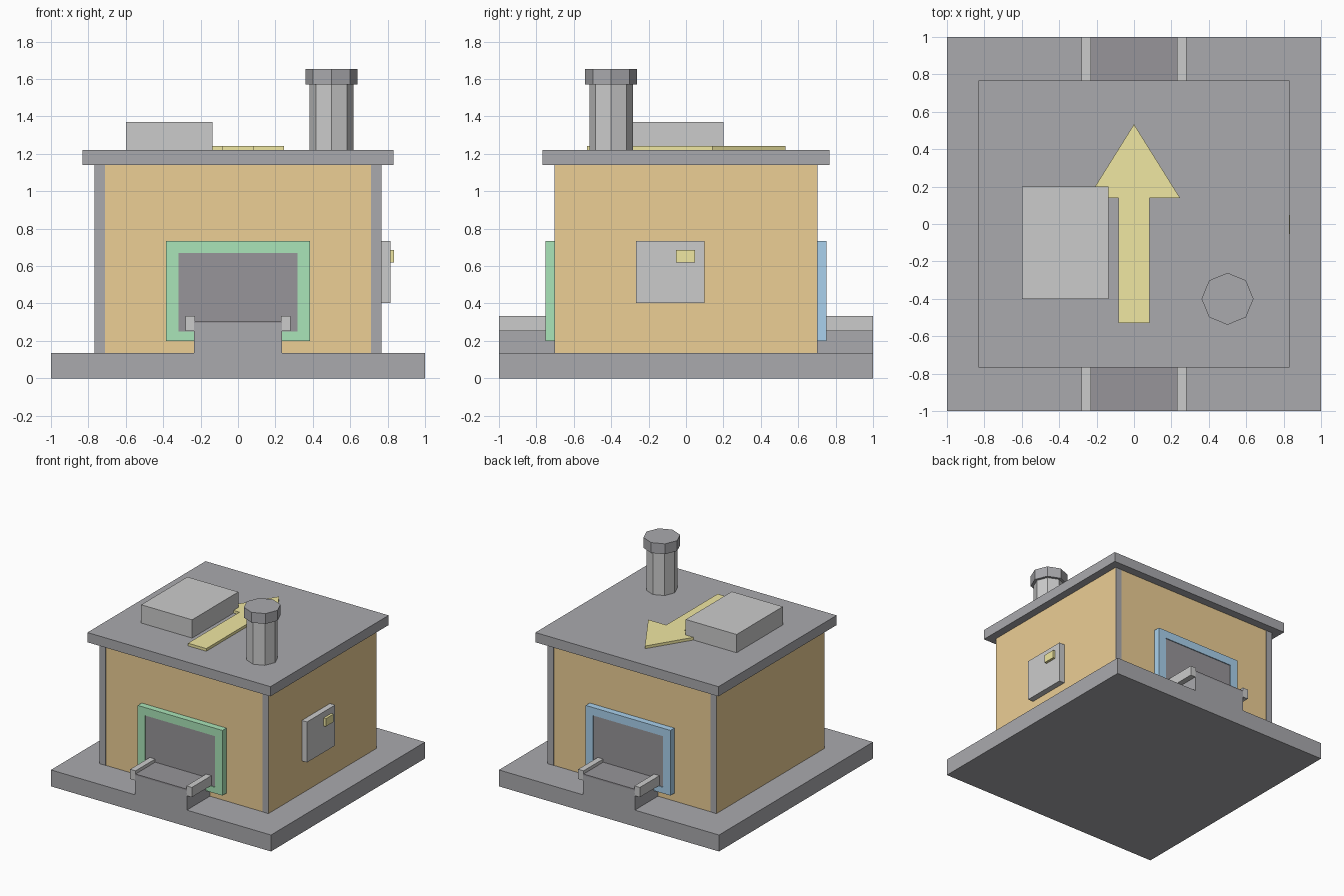
import bpy, bmesh, math

if "Cube" in bpy.data.objects:
    bpy.data.objects.remove(bpy.data.objects["Cube"])


def material(name, rgb):
    m = bpy.data.materials.new(name)
    m.diffuse_color = (*rgb, 1)
    m.use_nodes = True
    m.node_tree.nodes["Principled BSDF"].inputs["Base Color"].default_value = m.diffuse_color
    return m


ORANGE = material("orange_wall", (0.84, 0.62, 0.30))
DARK = material("dark_grey", (0.40, 0.40, 0.42))
BLACK = material("opening_grey", (0.31, 0.30, 0.32))
LIGHT = material("light_grey", (0.72, 0.72, 0.74))
GREEN = material("green_frame", (0.40, 0.78, 0.48))
BLUE = material("blue_frame", (0.40, 0.64, 0.85))
YELLOW = material("yellow_mark", (0.87, 0.80, 0.36))


def prism(name, points, mat, to_3d, low, high):
    """Extrude a flat outline between two levels; to_3d maps (u, v, level)."""
    bm = bmesh.new()
    rings = [[bm.verts.new(to_3d(u, v, w)) for u, v in points] for w in (low, high)]
    n = len(points)
    bm.faces.new(rings[0][::-1])
    bm.faces.new(rings[1])
    for i in range(n):
        j = (i + 1) % n
        bm.faces.new((rings[0][i], rings[0][j], rings[1][j], rings[1][i]))
    bmesh.ops.recalc_face_normals(bm, faces=bm.faces)
    mesh = bpy.data.meshes.new(name)
    bm.to_mesh(mesh)
    bm.free()
    obj = bpy.data.objects.new(name, mesh)
    bpy.context.collection.objects.link(obj)
    mesh.materials.append(mat)
    return obj


def flat(u, v, w):
    return (u, v, w)


def box(name, x, y, z, mat):
    outline = [(x[0], y[0]), (x[1], y[0]), (x[1], y[1]), (x[0], y[1])]
    return prism(name, outline, mat, flat, *z)


def frame(name, side, mat):
    """Rectangular door surround on the front (-1) or back (+1) wall."""
    bm = bmesh.new()
    outer = [(-.385, .20), (.385, .20), (.385, .735), (-.385, .735)]
    inner = [(-.318, .25), (.318, .25), (.318, .67), (-.318, .67)]
    rings = [[bm.verts.new((x, side * y, z)) for x, z in ring]
             for y, ring in ((.69, outer), (.752, outer), (.752, inner), (.69, inner))]
    for k in range(4):
        a, b = rings[k], rings[(k + 1) % 4]
        for i in range(4):
            j = (i + 1) % 4
            bm.faces.new((a[i], a[j], b[j], b[i]))
    bmesh.ops.recalc_face_normals(bm, faces=bm.faces)
    mesh = bpy.data.meshes.new(name)
    bm.to_mesh(mesh)
    bm.free()
    mesh.materials.append(mat)
    bpy.context.collection.objects.link(bpy.data.objects.new(name, mesh))


def octagon(name, radius, z, mat):
    ring = [(.5 + radius * math.cos(i * math.pi / 4),
             -.4 + radius * math.sin(i * math.pi / 4)) for i in range(8)]
    prism(name, ring, mat, flat, *z)


# Main masses
box("base_slab", (-1, 1), (-1, 1), (0, .135), DARK)
box("body", (-.768, .768), (-.70, .70), (.135, 1.14), ORANGE)
box("roof_slab", (-.832, .832), (-.767, .767), (1.14, 1.22), DARK)

# Corner posts, almost flush with the walls
for sx in (-1, 1):
    for sy in (-1, 1):
        box("corner_post", sorted((sx * .712, sx * .767)),
            sorted((sy * .645, sy * .702)), (.135, 1.14), DARK)

# Conveyor through the body, with side rails
box("conveyor_bed", (-.235, .235), (-1, 1), (.135, .295), DARK)
box("conveyor_belt", (-.235, .235), (-1, 1), (.295, .307), BLACK)
for sx in (-1, 1):
    box("conveyor_rail", sorted((sx * .231, sx * .28)), (-1, 1), (.253, .333), LIGHT)

# Entry and exit openings
for label, side, mat in (("entry", -1, GREEN), ("exit", 1, BLUE)):
    frame(label + "_frame", side, mat)
    box(label + "_opening", (-.318, .318), sorted((side * .69, side * .745)),
        (.25, .67), BLACK)

# Control panel on the right wall
box("control_panel", (.768, .815), (-.268, .098), (.402, .735), LIGHT)
box("panel_button", (.815, .835), (-.053, .048), (.62, .685), YELLOW)

# Roof equipment
box("roof_unit", (-.60, -.137), (-.40, .20), (1.22, 1.37), LIGHT)
arrow = [(-.083, -.53), (.083, -.53), (.083, .138), (.247, .138),
         (0, .533), (-.247, .138), (-.083, .138)]
prism("direction_arrow", arrow, YELLOW, flat, 1.22, 1.242)
octagon("chimney_stack", .117, (1.22, 1.57), LIGHT)
octagon("chimney_cap", .139, (1.57, 1.655), DARK)
